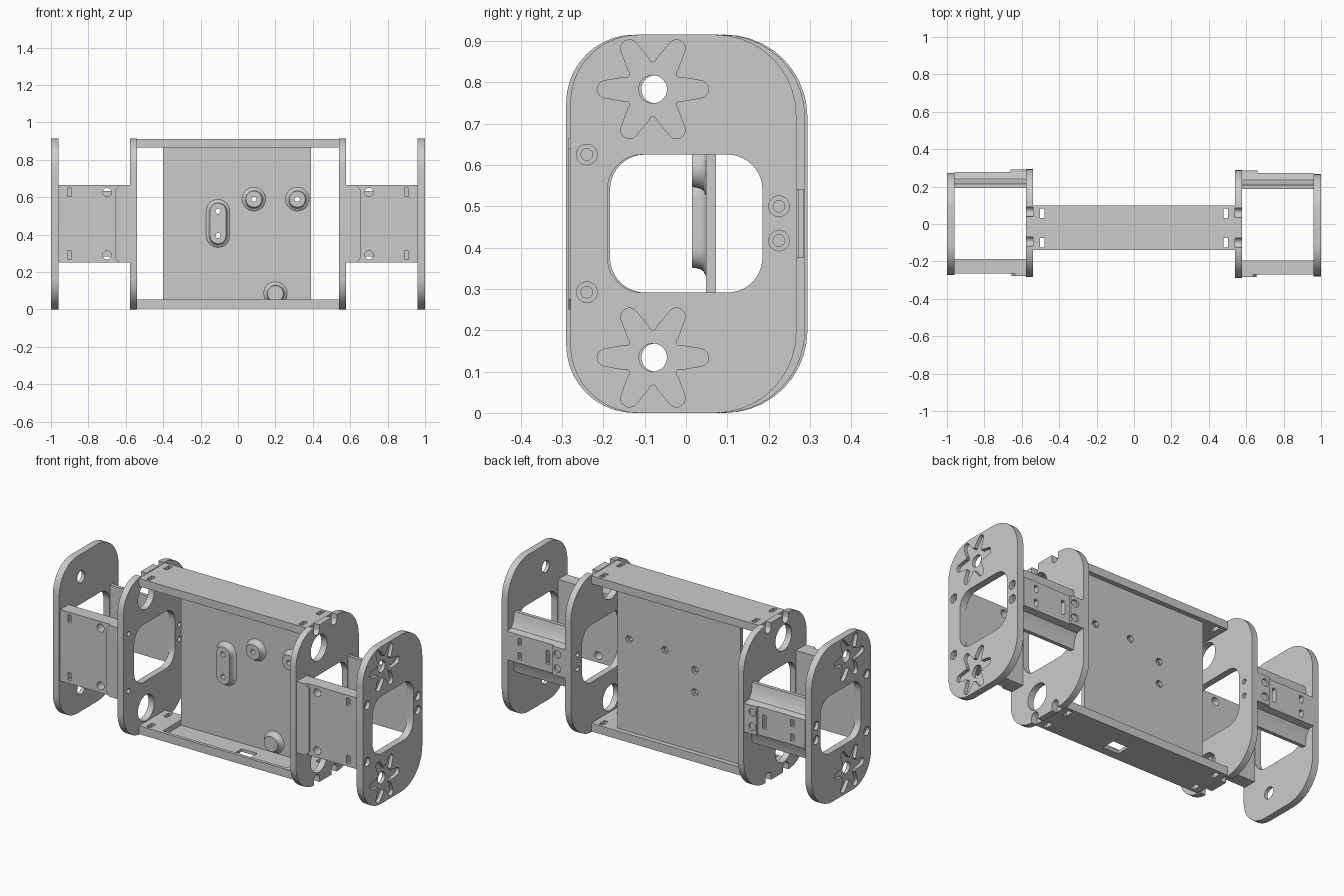
import bpy, bmesh
from math import pi, cos, sin

if "Cube" in bpy.data.objects:
    bpy.data.objects.remove(bpy.data.objects["Cube"])


def loft(name, loops, axis):
    """Closed solid through 2D loops [(t, points), ...] stacked along an axis."""
    place = {'x': lambda u, v, t: (t, u, v),
             'y': lambda u, v, t: (u, t, v),
             'z': lambda u, v, t: (u, v, t)}[axis]
    bm = bmesh.new()
    rings = [[bm.verts.new(place(u, v, t)) for u, v in pts] for t, pts in loops]
    n = len(rings[0])
    bm.faces.new(rings[0])
    bm.faces.new(rings[-1])
    for a, b in zip(rings, rings[1:]):
        for i in range(n):
            bm.faces.new((a[i], a[(i + 1) % n], b[(i + 1) % n], b[i]))
    bmesh.ops.recalc_face_normals(bm, faces=bm.faces)
    me = bpy.data.meshes.new(name)
    bm.to_mesh(me)
    bm.free()
    ob = bpy.data.objects.new(name, me)
    bpy.context.collection.objects.link(ob)
    return ob


def prism(name, pts, axis, a, b):
    return loft(name, [(a, pts), (b, pts)], axis)


def arc(cx, cy, r, a0, a1, n=10):
    return [(cx + r * cos(a0 + (a1 - a0) * i / n), cy + r * sin(a0 + (a1 - a0) * i / n))
            for i in range(n + 1)]


def circle(cx, cy, r, n=28):
    return [(cx + r * cos(2 * pi * i / n), cy + r * sin(2 * pi * i / n)) for i in range(n)]


def rect(cx, cy, w, h):
    return [(cx - w / 2, cy - h / 2), (cx + w / 2, cy - h / 2),
            (cx + w / 2, cy + h / 2), (cx - w / 2, cy + h / 2)]


def rounded(y0, y1, z0, z1, rl, rr):
    return (arc(y1 - rr, z0 + rr, rr, -pi / 2, 0) + arc(y1 - rr, z1 - rr, rr, 0, pi / 2)
            + arc(y0 + rl, z1 - rl, rl, pi / 2, pi) + arc(y0 + rl, z0 + rl, rl, pi, 1.5 * pi))


def stadium(cx, cz, h, r):
    return arc(cx, cz + h, r, 0, pi, 14) + arc(cx, cz - h, r, pi, 2 * pi, 14)


def star(cx, cz):
    pts = []
    for k in range(6):
        a = k * pi / 3
        tip = (cx + .114 * cos(a), cz + .114 * sin(a))
        pts += arc(*tip, .021, a - 1.4, a + 1.4, 8)
        pts += arc(cx + .075 * cos(a + pi / 6), cz + .075 * sin(a + pi / 6), .01,
                   a + pi / 6 - pi / 2, a + pi / 6 - 3 * pi / 2, 4)
    return pts


def cut(ob, cutters):
    """Subtract cutters given as (points, axis, start, end)."""
    for pts, axis, a, b in cutters:
        c = prism("cutter", pts, axis, a, b)
        c.hide_render = True
        m = ob.modifiers.new("cut", 'BOOLEAN')
        m.operation, m.solver, m.object = 'DIFFERENCE', 'EXACT', c
        dg = bpy.context.evaluated_depsgraph_get()
        me = bpy.data.meshes.new_from_object(ob.evaluated_get(dg))
        ob.modifiers.clear()
        ob.data = me
        bpy.data.objects.remove(c)


MID = .4575
SCREWS = [(-.24, .625), (-.24, .292), (.225, .5), (.225, .417)]
HUBS = [(-.08, .783), (-.08, .134)]
window = rounded(-.19, .185, .291, .625, .085, .085)

for s, side in ((1, "right"), (-1, "left")):
    made = []

    # outer end plate with window, star recesses and counterbored screws
    p = prism(side + "_outer_plate", rounded(-.28, .267, 0, .915, .165, .195), 'x', s * .96, s)
    cuts = [(window, 'x', s * .9, s * 1.1)]
    for y, z in HUBS:
        cuts += [(star(y, z), 'x', s * .98, s * 1.1), (circle(y, z, .034), 'x', s * .9, s * 1.1)]
    for y, z in SCREWS:
        cuts += [(circle(y, z, .025), 'x', s * .98, s * 1.1),
                 (circle(y, z, .014), 'x', s * .9, s * 1.1)]
    cut(p, cuts)
    made.append(p)

    # inner plate with large bearing holes and edge notches
    p = prism(side + "_inner_plate", rounded(-.29, .288, 0, .915, .165, .2), 'x', s * .54, s * .577)
    cuts = [(window, 'x', s * .5, s * .6)]
    cuts += [(circle(y, z, .075), 'x', s * .5, s * .6) for y, z in HUBS]
    cuts += [(circle(y, z, .014), 'x', s * .5, s * .6) for y, z in SCREWS]
    cuts += [(stadium(y, z, .012, .025), 'x', s * .5, s * .6)
             for y in (.06, -.1) for z in (.9, .015)]
    cut(p, cuts)
    made.append(p)

    # wide front bracket with its overlapping tab
    p = prism(side + "_front_bracket", rect(-.2325, MID, .077, .415), 'x', s * .576, s * .961)
    t = prism(side + "_front_tab", [(s * x, z) for x, z in (
        (.575, .25), (.635, .25), (.655, .275), (.655, .64), (.635, .665), (.575, .665))],
        'y', -.284, -.268)
    cuts = []
    for z in (.627, .291):
        cuts += [(circle(s * .7, z, .023), 'y', -.4, -.1),
                 (rect(s * .9, z, .022, .045), 'y', -.4, -.215)]
    cut(p, cuts)
    made += [p, t]

    # narrow back bracket, flaring on its inner side
    half = [(.272, .083), (.235, .09), (.217, .12), (.208, .175), (.187, .175)]
    prof = [(y, MID + d) for y, d in half] + [(y, MID - d) for y, d in reversed(half)]
    p = prism(side + "_back_bracket", prof, 'x', s * .576, s * .961)
    t = prism(side + "_back_tab", rect(s * .617, MID, .084, .166), 'y', .265, .285)
    cuts = [(rect(s * .7, MID, .022, .08), 'y', .2, .4)]
    cuts += [(rect(s * .88, z, .022, .04), 'y', .2, .4) for z in (.5, .417)]
    cut(p, cuts)
    cut(t, [(circle(s * .63, z, .022), 'y', .2, .4) for z in (.5, .417)])
    made += [p, t]

    if s < 0:
        for ob in made:
            ob.location.y = .006

# top and bottom beams with nut slots; the bottom one has a tray and a window
slots = [(rect(x, y, .025, .05), 'z', None, None) for x in (-.49, .49) for y in (.058, -.1)]
for name, z0, z1 in (("top_beam", .865, .911), ("bottom_beam", .005, .053)):
    beam = prism(name, rect(0, -.02, 1.082, .24), 'z', z0, z1)
    cuts = [(pts, ax, z0 - .1, z1 + .1) for pts, ax, _, _ in slots]
    if name == "bottom_beam":
        cuts += [(rect(0, -.036, .8, .17), 'z', .022, .2),
                 (rect(.08, -.05, .1, .08), 'z', -.1, .2)]
    cut(beam, cuts)

# centre panel with hex nut pockets at the back
holes = [(.085, .59), (.317, .59), (-.107, .525), (-.107, .395)]
panel = prism("centre_panel", rect(-.005, .44, .79, .86), 'y', .048, .072)
cut(panel, [(circle(x, z, .022, 6), 'y', .04, .1) for x, z in holes])

# flared bosses on the panel front
for name, x, z, h in (("boss_a", .085, .59, 0), ("boss_b", .317, .59, 0),
                      ("boss_low", .2, .085, 0), ("boss_slot", -.107, .46, .065)):
    rings = [(y, stadium(x, z, h + .0005, r)) for y, r in
             ((.052, .066), (.047, .062), (.043, .053), (.035, .047), (.028, .045), (.015, .043))]
    boss = loft(name, rings, 'y')
    cut(boss, [(circle(hx, hz, .014), 'y', -.1, .1) for hx, hz in holes
               if abs(hx - x) < .01 and abs(hz - z) < .1])

# smooth curved walls, keep edges sharp
bpy.ops.object.select_all(action='SELECT')
bpy.context.view_layer.objects.active = panel
bpy.ops.object.shade_smooth_by_angle(angle=.5)
